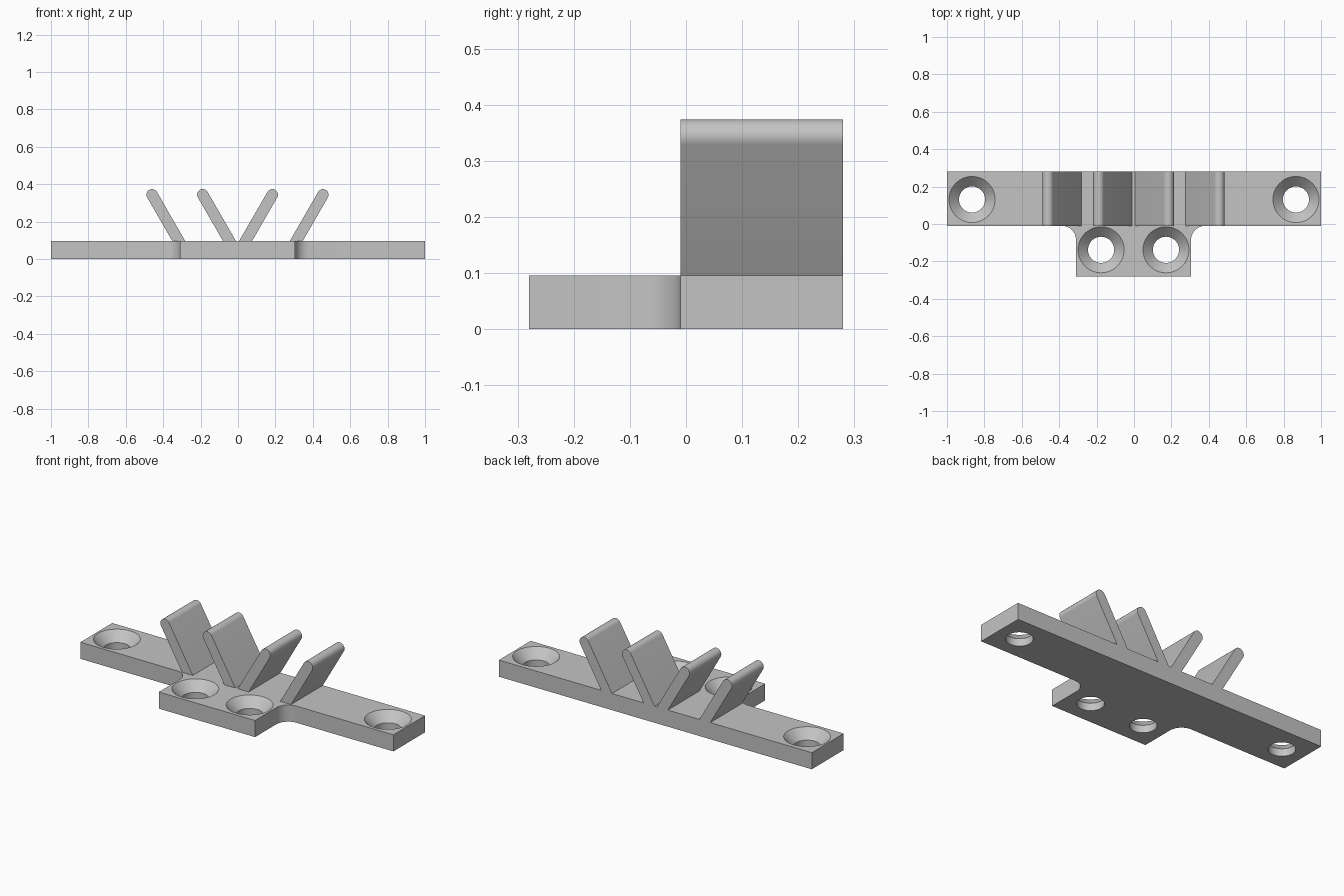
import bpy, bmesh
from math import sin, cos, tan, pi, radians

cube = bpy.data.objects.get("Cube")
if cube:
    bpy.data.objects.remove(cube)

GREY = (0.55, 0.55, 0.55, 1)
mat = bpy.data.materials.new("plain grey")
mat.use_nodes = True
mat.diffuse_color = GREY
mat.node_tree.nodes["Principled BSDF"].inputs["Base Color"].default_value = GREY

MID = -0.0025                # centre line of tab and fins
BACK, STEP, FRONT = 0.28, -0.01, -0.28
THICK = 0.096


def finish(bm, name):
    bmesh.ops.recalc_face_normals(bm, faces=bm.faces)
    mesh = bpy.data.meshes.new(name)
    bm.to_mesh(mesh)
    bm.free()
    mesh.materials.append(mat)
    obj = bpy.data.objects.new(name, mesh)
    bpy.context.collection.objects.link(obj)
    return obj


def smooth(obj):
    bpy.ops.object.select_all(action='DESELECT')
    obj.select_set(True)
    bpy.context.view_layer.objects.active = obj
    bpy.ops.object.shade_smooth_by_angle(angle=radians(30))


def prism(points, offset, name):
    """Extrude a closed outline along an offset."""
    bm = bmesh.new()
    face = bm.faces.new([bm.verts.new(p) for p in points])
    ext = bmesh.ops.extrude_face_region(bm, geom=[face])
    verts = [v for v in ext["geom"] if isinstance(v, bmesh.types.BMVert)]
    bmesh.ops.translate(bm, verts=verts, vec=offset)
    return finish(bm, name)


def arc(cx, cy, r, a0, a1, n):
    angles = [a0 + (a1 - a0) * i / n for i in range(n + 1)]
    return [(cx + r * cos(a), cy + r * sin(a)) for a in angles]


# Base plate with a front tab and filleted inner corners
HALF, FILLET = 0.3075, 0.075
corner = HALF + FILLET
outline = [(-1, BACK), (-1, STEP)]
outline += arc(MID - corner, STEP - FILLET, FILLET, pi / 2, 0, 12)
outline += [(MID - HALF, FRONT), (MID + HALF, FRONT)]
outline += arc(MID + corner, STEP - FILLET, FILLET, pi, pi / 2, 12)
outline += [(1, STEP), (1, BACK)]
plate = prism([(x, y, 0) for x, y in outline], (0, 0, THICK), "base_plate")

# Countersunk screw holes
BORE, RIM, OVER = 0.07, 0.123, 0.02
profile = [(BORE, -OVER), (BORE, THICK - RIM + BORE), (RIM + OVER, THICK + OVER)]
bm = bmesh.new()
SIDES = 48
for hx, hy in [(-0.866, 0.131), (0.866, 0.131),
               (MID - 0.1735, -0.138), (MID + 0.1735, -0.138)]:
    rings = []
    for r, z in profile:
        rings.append([bm.verts.new((hx + r * cos(2 * pi * i / SIDES),
                                    hy + r * sin(2 * pi * i / SIDES), z))
                      for i in range(SIDES)])
    for low, high in zip(rings, rings[1:]):
        for i in range(SIDES):
            j = (i + 1) % SIDES
            bm.faces.new((low[i], low[j], high[j], high[i]))
    bm.faces.new(rings[0])
    bm.faces.new(rings[-1])
cutter = finish(bm, "hole_cutter")
cutter.hide_render = True
cutter.hide_viewport = True
holes = plate.modifiers.new("screw_holes", 'BOOLEAN')
holes.operation = 'DIFFERENCE'
holes.solver = 'EXACT'
holes.object = cutter

# Apply the holes and drop the cutter
graph = bpy.context.evaluated_depsgraph_get()
cut_mesh = bpy.data.meshes.new_from_object(plate.evaluated_get(graph))
plate.modifiers.clear()
plate.data = cut_mesh
bpy.data.objects.remove(cutter)
smooth(plate)

# Slanted fins with rounded tips
LEAN, R, TIP_Z = radians(30), 0.03, 0.344


def fin(tip, side, name):
    base = tip - (TIP_Z - THICK) * tan(LEAN)
    half = R / cos(LEAN)
    pts = [(base - half, THICK), (base + half, THICK)]
    pts += arc(tip, TIP_Z, R, -LEAN, pi - LEAN, 16)
    obj = prism([(MID + side * x, STEP, z) for x, z in pts],
                (0, BACK - STEP, 0), name)
    smooth(obj)


for side, label in ((1, "left"), (-1, "right")):
    fin(0.186, side, "inner_fin_" + label)
    fin(0.457, side, "outer_fin_" + label)
